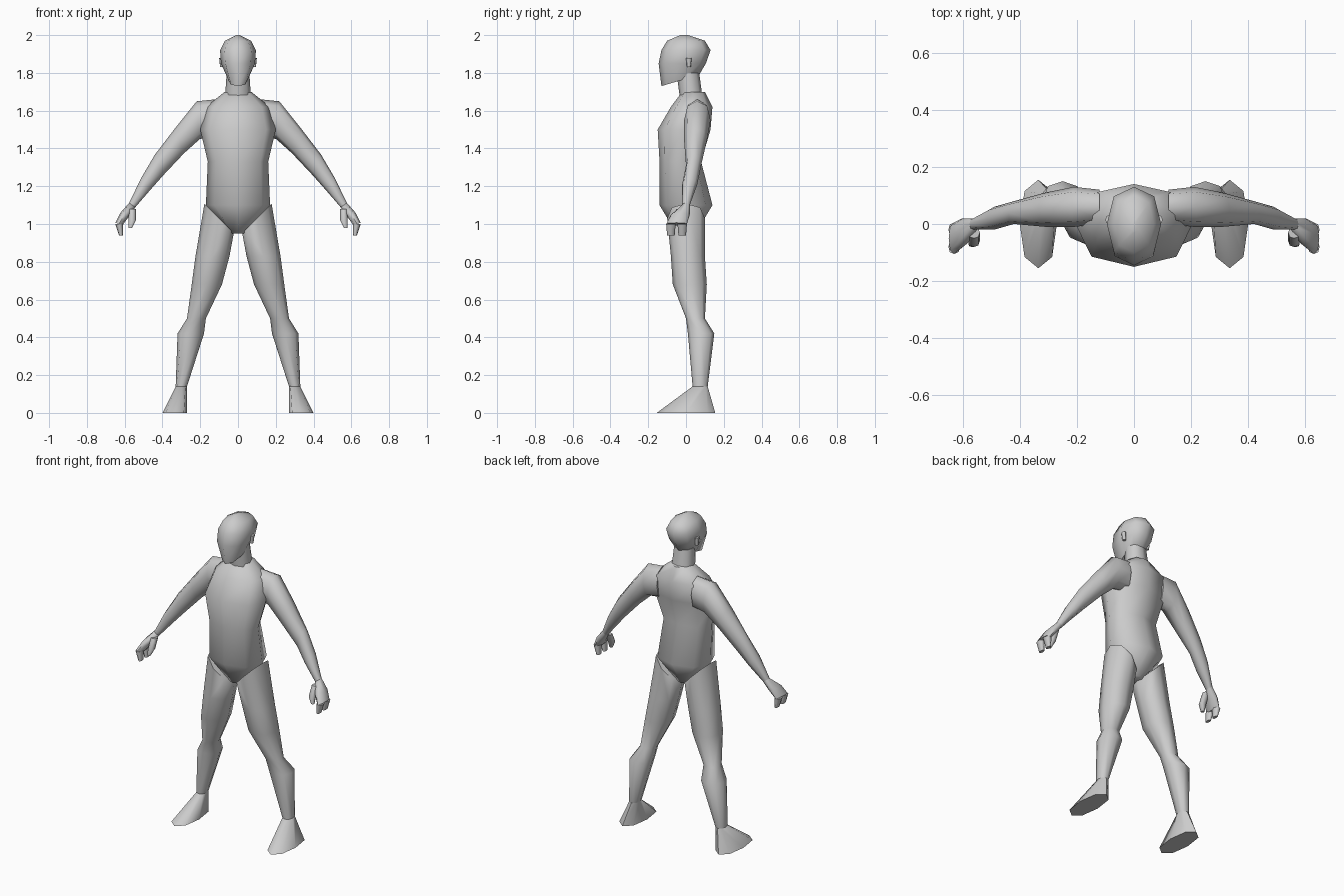
import bpy, bmesh
from math import cos, sin, pi, radians
from mathutils import Vector

cube = bpy.data.objects.get("Cube")
if cube:
    bpy.data.objects.remove(cube)

GREY = (.6, .6, .6, 1)
skin = bpy.data.materials.new("plain_grey")
skin.use_nodes = True
skin.diffuse_color = GREY
skin.node_tree.nodes["Principled BSDF"].inputs["Base Color"].default_value = GREY

SIDES = 8
FULLNESS = .85
parts = []


def rounded(value):
    """Push a sine or cosine outward so that cross-sections are slightly boxy."""
    size = abs(value) ** FULLNESS
    return size if value > 0 else -size


def section(x, y, z, wide, deep, tilt=0, drop=0):
    """Eight-sided cross-section; tilt raises its outer edge, drop lowers its front."""
    across = Vector((cos(radians(tilt)), 0, sin(radians(tilt)))) * wide
    along = Vector((0, deep, drop))
    centre = Vector((x, y, z))
    angles = [2 * pi * step / SIDES for step in range(SIDES)]
    return [centre + across * rounded(cos(a)) + along * rounded(sin(a)) for a in angles]


def level(z, y, wide, deep, drop=0):
    """Cross-section on the middle line of the body."""
    return section(0, y, z, wide, deep, drop=drop)


def loft(name, sections, side=1):
    """Skin a closed body over the sections, mirrored when side is negative."""
    bm = bmesh.new()
    loops = []
    for outline in sections:
        loops.append([bm.verts.new((p.x * side, p.y, p.z)) for p in outline])
    for lower, upper in zip(loops, loops[1:]):
        for i in range(SIDES):
            bm.faces.new((lower[i - 1], lower[i], upper[i], upper[i - 1]))
    bm.faces.new(loops[0])
    bm.faces.new(loops[-1])
    bmesh.ops.recalc_face_normals(bm, faces=bm.faces)
    mesh = bpy.data.meshes.new(name)
    bm.to_mesh(mesh)
    bm.free()
    mesh.materials.append(skin)
    body_part = bpy.data.objects.new(name, mesh)
    bpy.context.collection.objects.link(body_part)
    parts.append(body_part)


# Torso
groin = level(.95, 0, .04, .05)
hips = level(1.1, 0, .17, .14)
waist = level(1.33, -.03, .16, .11)
chest = level(1.5, -.01, .2, .14)
shoulder_line = level(1.62, .03, .17, .11)
collar = level(1.7, .04, .07, .06)
loft("torso", [groin, hips, waist, chest, shoulder_line, collar])

# Neck
neck_base = level(1.65, .03, .07, .06)
neck_top = level(1.8, .01, .06, .06)
loft("neck", [neck_base, neck_top])

# Head
jaw = level(1.76, -.03, .05, .1, drop=.03)
cheeks = level(1.85, -.02, .09, .125)
brow = level(1.92, 0, .095, .13)
skull = level(1.97, 0, .07, .1)
crown = level(2, -.01, .01, .02)
loft("head", [jaw, cheeks, brow, skull, crown])

# Arm sections
socket = section(.12, .06, 1.56, .1, .06, tilt=90)
shoulder = section(.21, .06, 1.55, .1, .07, tilt=85)
biceps = section(.31, .05, 1.44, .07, .06, tilt=70)
elbow = section(.42, .04, 1.31, .06, .04, tilt=70)
forearm = section(.49, .02, 1.21, .04, .04, tilt=55)
wrist = section(.56, 0, 1.1, .02, .02, tilt=35)

# Hand sections
palm = section(.6, -.03, 1.05, .025, .05, tilt=20)
knuckles = section(.63, -.05, 1, .02, .055, tilt=20)
thumb_root = section(.56, -.03, 1.08, .02, .02)
thumb_joint = section(.56, -.06, 1.02, .02, .02)
thumb_tip = section(.57, -.07, .98, .01, .01)

# Leg sections
hip = section(.1, 0, 1.03, .11, .1, tilt=45)
thigh = section(.135, .01, .83, .09, .09)
lower_thigh = section(.165, .02, .68, .08, .09)
knee = section(.22, .05, .5, .05, .05)
calf = section(.25, .08, .42, .07, .07)
ankle = section(.3, .075, .14, .03, .04)
sole = section(.335, 0, 0, .065, .155)

# Ear sections
ear_lobe = section(.085, .015, 1.83, .01, .01)
ear_top = section(.09, .015, 1.88, .01, .015)

for label, side in (("left", 1), ("right", -1)):
    loft(label + "_arm", [socket, shoulder, biceps, elbow, forearm, wrist], side)
    loft(label + "_palm", [wrist, palm, knuckles], side)
    loft(label + "_thumb", [thumb_root, thumb_joint, thumb_tip], side)
    for finger, y in (("front", -.08), ("back", -.02)):
        finger_root = section(.63, y, 1, .02, .025)
        finger_tip = section(.62, y, .94, .01, .02)
        loft(f"{label}_{finger}_fingers", [finger_root, finger_tip], side)
    loft(label + "_leg", [hip, thigh, lower_thigh, knee, calf, ankle], side)
    loft(label + "_foot", [sole, ankle], side)
    loft(label + "_ear", [ear_lobe, ear_top], side)

# Smooth shading with crisp ends
bpy.ops.object.select_all(action="DESELECT")
for body_part in parts:
    body_part.select_set(True)
bpy.context.view_layer.objects.active = parts[0]
bpy.ops.object.shade_smooth_by_angle(angle=radians(60))
